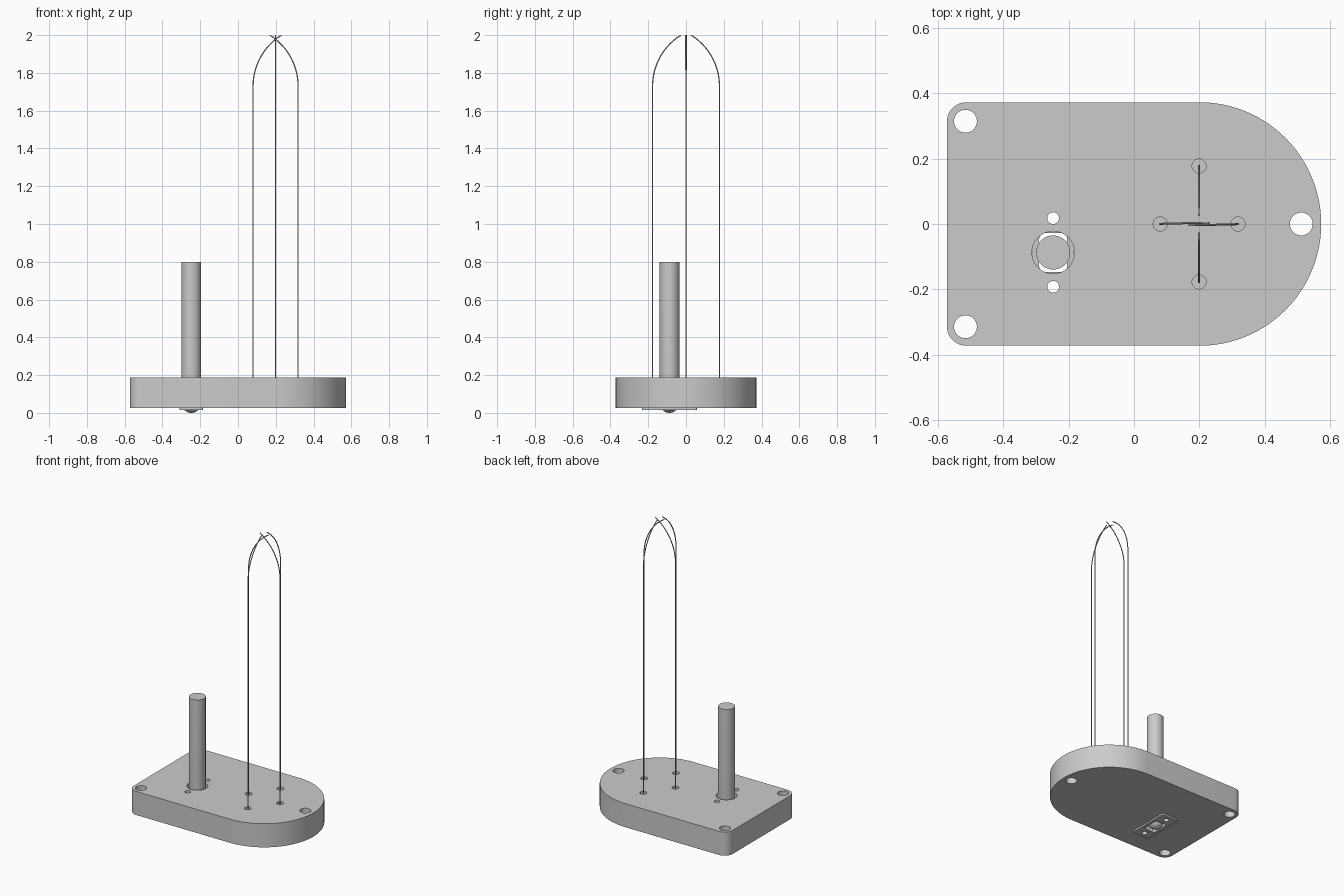
import bpy, bmesh
from math import sin, cos, pi, radians

if "Cube" in bpy.data.objects:
    bpy.data.objects.remove(bpy.data.objects["Cube"], do_unlink=True)

grey = bpy.data.materials.new("mid grey")
grey.use_nodes = True
grey.diffuse_color = (0.6, 0.6, 0.6, 1)
grey.node_tree.nodes["Principled BSDF"].inputs["Base Color"].default_value = (0.6, 0.6, 0.6, 1)

ROD_X, ROD_Y, ROD_R = -0.247, -0.087, 0.052
BASE_LOW, BASE_TOP = 0.025, 0.187
SCREWS = [(ROD_X, ROD_Y - 0.105), (ROD_X, ROD_Y + 0.105)]


def arc(cx, cy, r, start, end, n):
    """Points along an arc, angles in degrees."""
    steps = [radians(start + (end - start) * i / n) for i in range(n + 1)]
    return [(cx + r * cos(a), cy + r * sin(a)) for a in steps]


def rounded_box(cx, cy, hx, hy, r):
    pts = []
    for i, (sx, sy) in enumerate([(1, 1), (-1, 1), (-1, -1), (1, -1)]):
        pts += arc(cx + sx * (hx - r), cy + sy * (hy - r), r, 90 * i, 90 * i + 90, 8)
    return pts


def finish(obj):
    bpy.ops.object.select_all(action="DESELECT")
    obj.select_set(True)
    bpy.context.view_layer.objects.active = obj
    bpy.ops.object.shade_smooth_by_angle(angle=radians(30))


def make(name, bm):
    bmesh.ops.remove_doubles(bm, verts=bm.verts, dist=1e-5)
    bmesh.ops.recalc_face_normals(bm, faces=bm.faces)
    mesh = bpy.data.meshes.new(name)
    bm.to_mesh(mesh)
    bm.free()
    mesh.materials.append(grey)
    obj = bpy.data.objects.new(name, mesh)
    bpy.context.collection.objects.link(obj)
    return obj


def add_prism(bm, outline, low, high):
    rings = [[bm.verts.new((x, y, z)) for x, y in outline] for z in (low, high)]
    n = len(outline)
    bm.faces.new(rings[0][::-1])
    bm.faces.new(rings[1])
    for i in range(n):
        j = (i + 1) % n
        bm.faces.new((rings[0][i], rings[0][j], rings[1][j], rings[1][i]))


def cut_prism(name, outline, low, high, holes):
    """Extruded outline with a list of (outline, low, high) cut out of it."""
    bm = bmesh.new()
    add_prism(bm, outline, low, high)
    body = make(name, bm)
    bm = bmesh.new()
    for hole in holes:
        add_prism(bm, *hole)
    cutter = make(name + "_cutter", bm)
    cutter.hide_render = True
    mod = body.modifiers.new("holes", "BOOLEAN")
    mod.object, mod.operation, mod.solver = cutter, "DIFFERENCE", "EXACT"
    bpy.ops.object.select_all(action="DESELECT")
    bpy.context.view_layer.objects.active = body
    body.select_set(True)
    bpy.ops.object.modifier_apply(modifier=mod.name)
    bpy.data.objects.remove(cutter, do_unlink=True)
    finish(body)
    return body


def hole(x, y, r, low=-1, high=1):
    return (arc(x, y, r, 0, 348.75, 31), low, high)


# Base block: round at one end, small corner radii at the other
outline = arc(0.2, 0, 0.372, -90, 90, 48)
outline += arc(-0.512, 0.312, 0.06, 90, 180, 10) + arc(-0.512, -0.312, 0.06, 180, 270, 10)
wires = [(0.08, 0, 1, 0), (0.318, 0, -1, 0), (0.199, 0.177, 0, -1), (0.199, -0.177, 0, 1)]
POCKET_FLOOR = 0.06
holes = [hole(-0.515, 0.314, 0.035), hole(-0.515, -0.314, 0.035), hole(0.511, 0, 0.035)]
holes += [hole(x, y, 0.018) for x, y in SCREWS] + [hole(ROD_X, ROD_Y, 0.065)]
holes += [hole(w[0], w[1], 0.0215, POCKET_FLOOR) for w in wires]
cut_prism("base", outline, BASE_LOW, BASE_TOP, holes)

# Retaining plate under the base, slotted around the rod tip
plate_holes = [hole(x, y, 0.018) for x, y in SCREWS]
plate_holes.append((rounded_box(ROD_X, ROD_Y, 0.043, 0.06, 0.02), -1, 1))
cut_prism("bottom_plate", rounded_box(ROD_X, ROD_Y, 0.063, 0.145, 0.012),
          0.014, BASE_LOW, plate_holes)

# Upright rod with a domed lower end
profile = [(ROD_R * sin(a), ROD_R * (1 - cos(a))) for a in [pi / 2 * i / 10 for i in range(11)]]
profile += [(ROD_R, 0.8), (0, 0.8)]
bm = bmesh.new()
verts = [bm.verts.new((ROD_X + r, ROD_Y, z)) for r, z in profile]
edges = [bm.edges.new(pair) for pair in zip(verts, verts[1:])]
bmesh.ops.spin(bm, geom=verts + edges, cent=(ROD_X, ROD_Y, 0), axis=(0, 0, 1),
               angle=2 * pi, steps=48, use_duplicate=False)
finish(make("rod", bm))

# Four wires that rise straight, then bend in over the centre
BEND_Z, BEND_R, BEND_ANGLE = 1.73, 0.318, radians(58)
WIRE_R, SIDES = 0.0032, 10
for k, (x, y, dx, dy) in enumerate(wires):
    path = [(0, POCKET_FLOOR, 0)]
    for i in range(25):
        a = BEND_ANGLE * i / 24
        path.append((BEND_R * (1 - cos(a)), BEND_Z + BEND_R * sin(a), a))
    bm = bmesh.new()
    rings = []
    for d, z, a in path:
        # the two crossing wires pass side by side
        side = 0.0035 * dx * a / BEND_ANGLE
        ring = []
        for s in range(SIDES):
            u = WIRE_R * cos(2 * pi * s / SIDES)
            v = WIRE_R * sin(2 * pi * s / SIDES) + side
            along = d + u * cos(a)
            ring.append(bm.verts.new((x + along * dx - v * dy, y + along * dy + v * abs(dx),
                                      min(z - u * sin(a), 2.0))))
        rings.append(ring)
    for lower, upper in zip(rings, rings[1:]):
        for s in range(SIDES):
            t = (s + 1) % SIDES
            bm.faces.new((lower[s], lower[t], upper[t], upper[s]))
    bm.faces.new(rings[0])
    bm.faces.new(rings[-1])
    finish(make("wire_" + ("right", "left", "back", "front")[k], bm))
